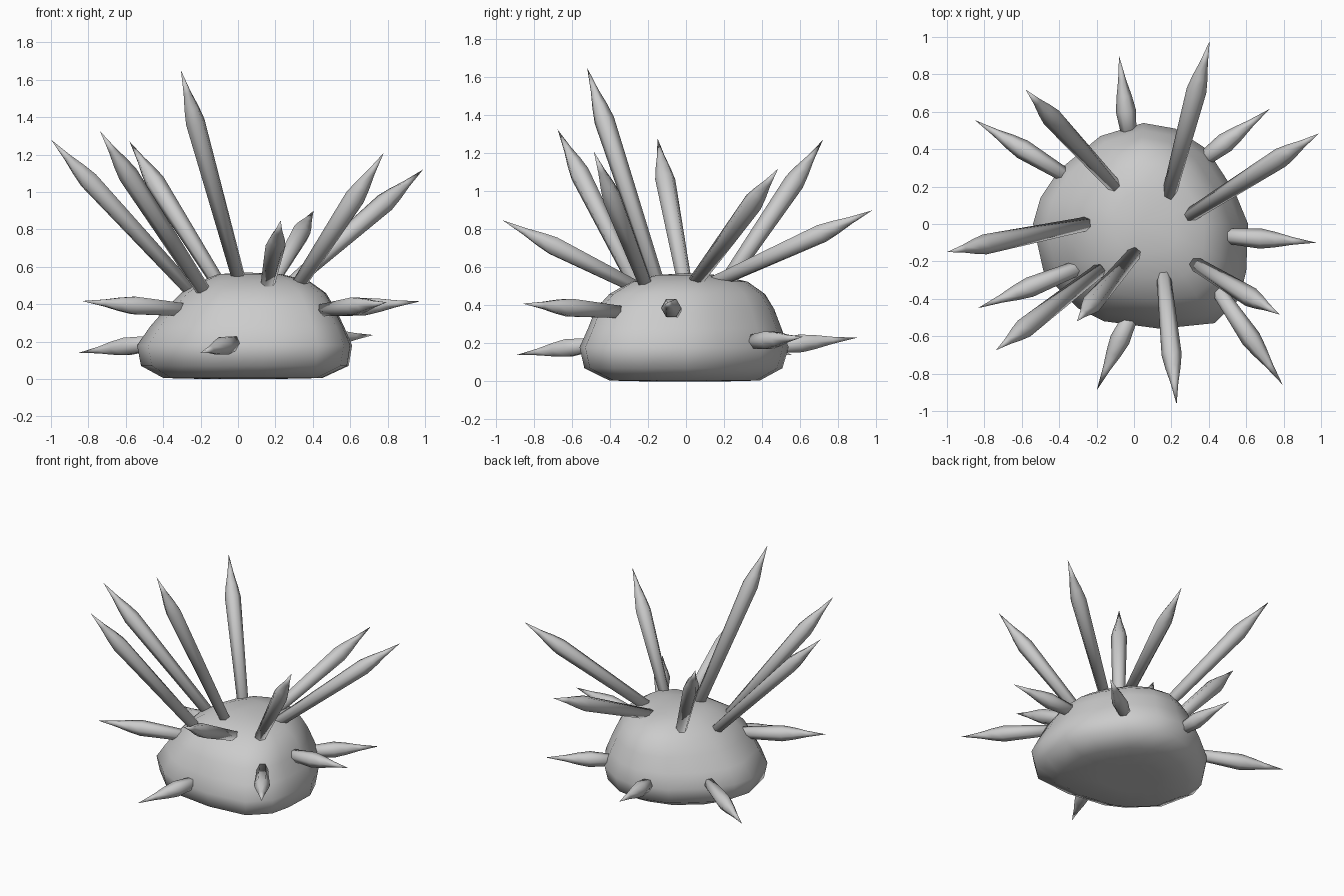
import bpy, bmesh
from mathutils import Vector

# widest outline of the body, counter-clockwise from the right
OUTLINE = [(0.61, 0), (0.54, 0.17), (0.39, 0.40), (0.22, 0.51), (0.05, 0.54), (-0.18, 0.47),
           (-0.40, 0.29), (-0.50, 0.14), (-0.54, 0), (-0.48, -0.27), (-0.30, -0.45), (-0.16, -0.52),
           (0.14, -0.56), (0.43, -0.53), (0.565, -0.40), (0.60, -0.25)]
# height and scale towards left, right, front, back
LEVELS = [(0.0, .35, .35, .35, .35), (0.005, .74, .74, .72, .72), (0.07, .96, .97, .955, .94),
          (0.18, 1, 1, 1, 1), (0.28, .87, .93, .92, .93), (0.38, .71, .85, .85, .86),
          (0.46, .56, .77, .72, .77), (0.525, .36, .62, .52, .60), (0.56, .2, .38, .28, .32)]


def finish(bm, name):
    bmesh.ops.recalc_face_normals(bm, faces=bm.faces)
    me = bpy.data.meshes.new(name)
    bm.to_mesh(me)
    bm.free()
    for p in me.polygons:
        p.use_smooth = True
    ob = bpy.data.objects.new(name, me)
    bpy.context.collection.objects.link(ob)
    return ob


def loft(name, rings, end):
    bm = bmesh.new()
    vs = [[bm.verts.new(p) for p in r] for r in rings]
    n = len(vs[0])
    for a, b in zip(vs, vs[1:]):
        for i in range(n):
            bm.faces.new((a[i], a[(i + 1) % n], b[(i + 1) % n], b[i]))
    bm.faces.new(vs[0][::-1])
    tip = bm.verts.new(end)
    for i in range(n):
        bm.faces.new((vs[-1][i], vs[-1][(i + 1) % n], tip))
    return finish(bm, name)


# body: lopsided low dome
rings = [[(x * (l if x < 0 else r), y * (f if y < 0 else b), z) for x, y in OUTLINE]
         for z, l, r, f, b in LEVELS]
loft("body", rings, (0.04, 0, 0.57))

# spines: where each leaves the body, and its tip
SPINES = [
    ((-0.40, 0.28, 0.20), (-0.85, 0.555, 0.14)),
    ((-0.11, 0.21, 0.52), (-0.58, 0.72, 1.27)),
    ((-0.03, 0.50, 0.19), (-0.08, 0.90, 0.23)),
    ((0.195, 0.19, 0.54), (0.405, 0.98, 0.90)),
    ((0.39, 0.36, 0.21), (0.725, 0.615, 0.235)),
    ((0.32, 0.06, 0.54), (0.99, 0.485, 1.12)),
    ((0.50, -0.065, 0.37), (0.975, -0.10, 0.415)),
    ((0.34, -0.22, 0.53), (0.78, -0.485, 1.21)),
    ((0.48, -0.40, 0.37), (0.795, -0.86, 0.41)),
    ((0.16, -0.29, 0.51), (0.228, -0.965, 0.848)),
    ((-0.03, -0.52, 0.19), (-0.20, -0.89, 0.14)),
    ((0.0, -0.16, 0.55), (-0.305, -0.52, 1.65)),
    ((-0.19, -0.25, 0.48), (-0.738, -0.675, 1.325)),
    ((-0.29, -0.23, 0.37), (-0.835, -0.45, 0.417)),
    ((-0.26, 0.0, 0.48), (-1.0, -0.15, 1.28)),
]
HEX = [(1, 0), (.5, .866), (-.5, .866), (-1, 0), (-.5, -.866), (.5, -.866)]

for k, (base, tip) in enumerate(SPINES):
    base, tip = Vector(base), Vector(tip)
    d = (tip - base).normalized()
    q = d.to_track_quat('Z', 'Y')
    # hexagonal shaft, swollen shoulder, hollow-sided point
    stations = [(base - d * 0.06, .037), (tip - d * 0.30, .054),
                (tip - d * 0.22, .041), (tip - d * 0.13, .021)]
    rings = [[c + q @ Vector((x * r, y * r, 0)) for x, y in HEX] for c, r in stations]
    loft(f"spine_{k + 1}", rings, tip)
